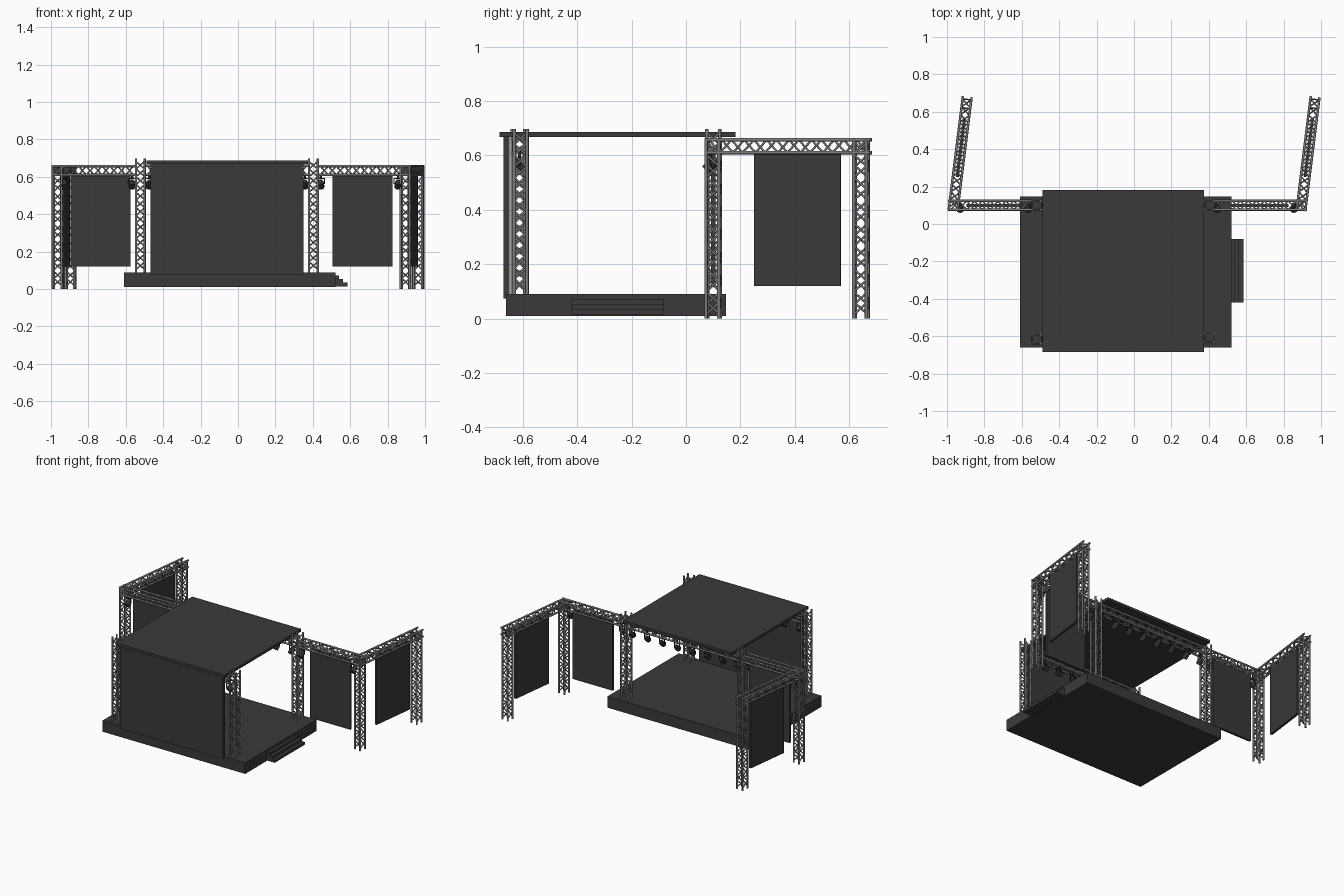
import bpy, bmesh, math
from mathutils import Vector, Matrix

if "Cube" in bpy.data.objects:
    bpy.data.objects.remove(bpy.data.objects["Cube"])


def material(name, v):
    m = bpy.data.materials.new(name)
    m.diffuse_color = (v, v, v, 1)
    m.use_nodes = True
    m.node_tree.nodes["Principled BSDF"].inputs["Base Color"].default_value = m.diffuse_color
    return m


PANEL = material("dark grey panel", 0.042)
STEEL = material("grey steel", 0.21)
BLACK = material("lamp black", 0.03)
UP = Vector((0, 0, 1))


def finish(bm, name, mat, smooth=False):
    me = bpy.data.meshes.new(name)
    bmesh.ops.recalc_face_normals(bm, faces=bm.faces)
    bm.to_mesh(me)
    bm.free()
    me.materials.append(mat)
    if smooth:
        me.shade_smooth()
        me.set_sharp_from_angle(angle=math.radians(61))
    ob = bpy.data.objects.new(name, me)
    bpy.context.collection.objects.link(ob)
    return ob


def box(name, lo, hi, mat=PANEL, turn=0):
    lo, hi = Vector(lo), Vector(hi)
    bm = bmesh.new()
    bmesh.ops.create_cube(bm, size=1, matrix=Matrix.Diagonal((*(hi - lo), 1)))
    ob = finish(bm, name, mat)
    ob.location = (lo + hi) / 2
    ob.rotation_euler.z = turn
    return ob


def tube(bm, a, b, r, r2=None, sides=8):
    a, b = Vector(a), Vector(b)
    rot = UP.rotation_difference(b - a).to_matrix().to_4x4()
    bmesh.ops.create_cone(bm, cap_ends=True, segments=sides, radius1=r,
                          radius2=r if r2 is None else r2, depth=(b - a).length,
                          matrix=Matrix.Translation((a + b) / 2) @ rot)


def truss(name, a, b, side, half=0.0235, pitch=0.041):
    """Four chords with zigzag bracing on every face, opposite faces crossing."""
    a, b = Vector(a), Vector(b)
    d = (b - a).normalized()
    u = Vector(side).normalized()
    v = d.cross(u)
    length = (b - a).length
    n = max(2, round((length - 0.03) / pitch))
    step = (length - 0.03) / n
    corners = [(u * i + v * j) * half for i, j in ((-1, -1), (1, -1), (1, 1), (-1, 1))]
    bm = bmesh.new()
    for k, c in enumerate(corners):
        nxt = corners[(k + 1) % 4]
        tube(bm, a + c, b + c, 0.0065)
        for i in range(n):
            ends = (c, nxt) if i % 2 == 0 else (nxt, c)
            s = a + d * (0.015 + i * step)
            tube(bm, s + ends[0], s + d * step + ends[1], 0.004, sides=8)
    return finish(bm, name, STEEL, True)


def lamp(name, x, y, facing):
    """Tilted can hanging from a clamp and yoke; facing is +1 or -1 along y."""
    bm = bmesh.new()
    c = Vector((x, y, 0.562))
    aim = Vector((0, facing * 0.75, -0.65)).normalized()
    tube(bm, c - aim * 0.025, c - aim * 0.008, 0.011, 0.017, 12)
    tube(bm, c - aim * 0.008, c + aim * 0.024, 0.017, 0.019, 12)
    for s in (-1, 1):
        tube(bm, (x + s * 0.02, y, 0.562), (x + s * 0.02, y, 0.592), 0.003, sides=6)
    tube(bm, (x - 0.022, y, 0.592), (x + 0.022, y, 0.592), 0.003, sides=6)
    tube(bm, (x, y, 0.59), (x, y, 0.618), 0.006)
    finish(bm, name, BLACK, True)


# Stage deck, back wall and roof
box("stage_deck", (-0.61, -0.661, 0.01), (0.52, 0.147, 0.09))
box("back_wall", (-0.467, -0.67, 0.075), (0.35, -0.648, 0.67))
box("roof", (-0.49, -0.685, 0.668), (0.373, 0.182, 0.687))

# Side steps
for i in range(3):
    box(f"step_{i + 1}", (0.52, -0.42, 0.015),
        (0.54 + 0.0225 * i, -0.08, 0.072 - 0.019 * i))

# Stage towers, cross trusses and lamp rows
FRONT, BACK, LEFT, RIGHT = 0.10, -0.612, -0.522, 0.403
for yname, y, facing in (("front", FRONT, -1), ("rear", BACK, 1)):
    for xname, x, dy in (("left", LEFT, -0.004), ("right", RIGHT, 0.004)):
        off = dy if yname == "rear" else 0
        truss(f"stage_tower_{yname}_{xname}", (x, y + off, 0.09), (x, y + off, 0.698), (1, 0, 0))
    truss(f"stage_truss_{yname}", (LEFT + 0.022, y, 0.635), (RIGHT - 0.022, y, 0.635), UP)
    for i in range(8):
        lamp(f"{yname}_lamp_{i + 1}", -0.475 + i * 0.833 / 7, y, facing)

# Side wings: outward truss, corner tower, angled truss, end tower and screens
for wing, inner, corner_x, screen_x, lamps in (
        ("left", LEFT - 0.022, -0.964, -0.735, (-0.565, -0.93)),
        ("right", RIGHT + 0.022, 0.896, 0.665, (0.443, 0.855))):
    corner = Vector((corner_x, FRONT, 0))
    d = Vector((0.068, 0.545, 0)).normalized()
    across = Vector((d.y, -d.x, 0))
    end = corner + d * 0.547
    turn = -math.atan2(d.x, d.y)
    h = Vector((0, 0, 0.634))
    out = 0.03 if corner_x > 0 else -0.03
    truss(f"{wing}_wing_truss", (inner, FRONT, 0.634), (corner_x + out, FRONT, 0.634), UP)
    truss(f"{wing}_angled_truss", corner - d * 0.028 + h, end + d * 0.038 + h, UP)
    truss(f"{wing}_corner_tower", corner, corner + Vector((0, 0, 0.66)), across)
    truss(f"{wing}_end_tower", end, end + Vector((0, 0, 0.66)), across)
    box(f"{wing}_wing_screen", (screen_x - 0.16, FRONT - 0.008, 0.12),
        (screen_x + 0.16, FRONT + 0.008, 0.612))
    m = corner + d * 0.313
    box(f"{wing}_angled_screen", (m.x - 0.008, m.y - 0.16, 0.12),
        (m.x + 0.008, m.y + 0.16, 0.612), turn=turn)
    for i, x in enumerate(lamps):
        lamp(f"{wing}_wing_lamp_{i + 1}", x, FRONT - 0.01, -1)
